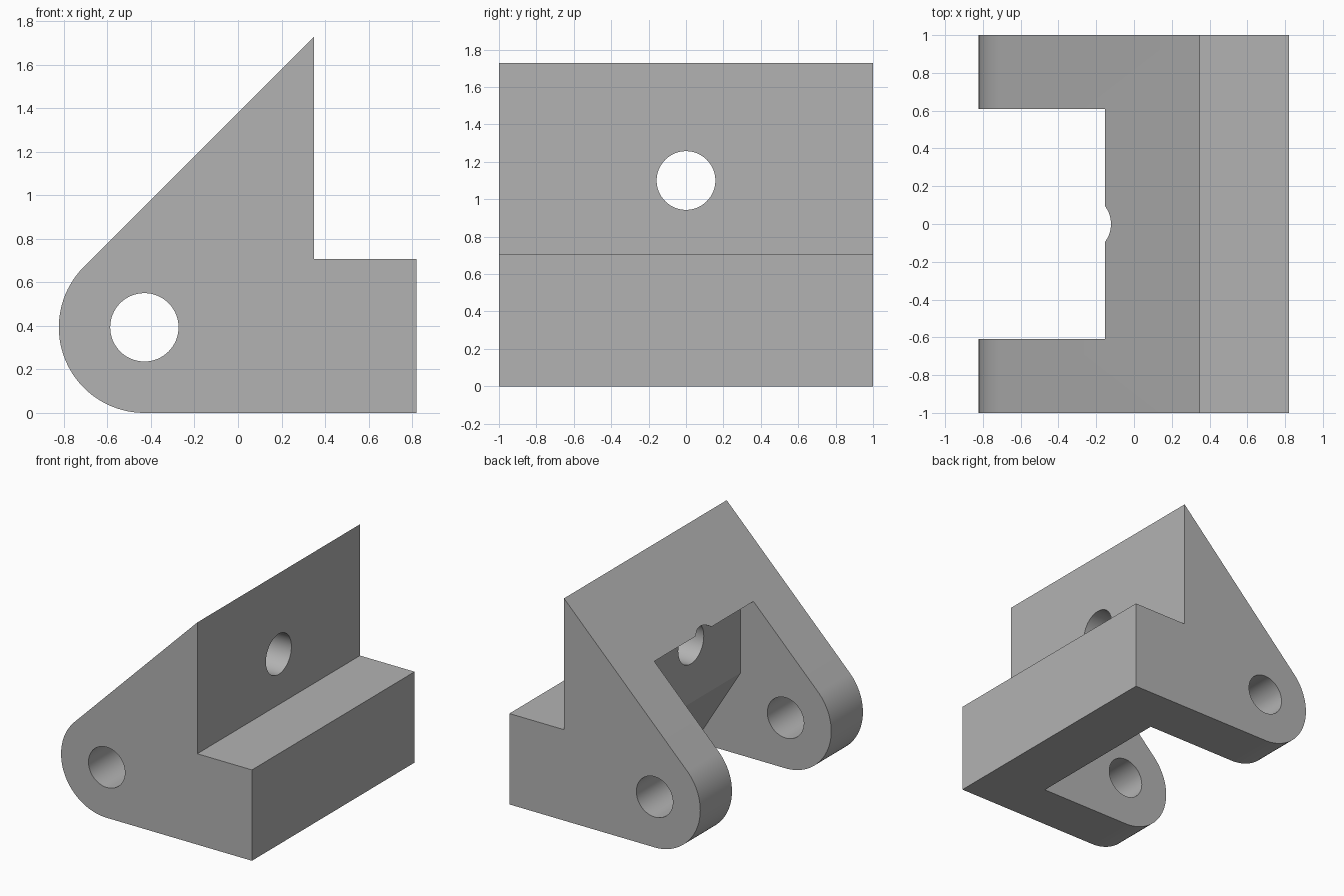
import bpy
import bmesh
import math
from mathutils import Vector

default_cube = bpy.data.objects.get("Cube")
if default_cube:
    bpy.data.objects.remove(default_cube, do_unlink=True)

STEP_X, BACK_X = 0.35, 0.82       # upright face and outer end of the foot
LUG_X, LUG_R = -0.43, 0.393       # centre and radius of the rounded lugs
HOLE_R, HOLE_Z = 0.157, 1.10
SLOT_Y = 0.61                     # half width between the lugs
WALL_X = STEP_X - LUG_R           # inner face of the upright wall


def prism(name, points, direction, half):
    """Extrude a closed loop of 3D points by half either way along direction."""
    offset = Vector(direction) * half
    bm = bmesh.new()
    face = bm.faces.new([bm.verts.new(Vector(p) - offset) for p in points])
    result = bmesh.ops.extrude_face_region(bm, geom=[face])
    moved = [v for v in result["geom"] if isinstance(v, bmesh.types.BMVert)]
    bmesh.ops.translate(bm, verts=moved, vec=offset * 2)
    bmesh.ops.recalc_face_normals(bm, faces=bm.faces)
    mesh = bpy.data.meshes.new(name)
    bm.to_mesh(mesh)
    bm.free()
    obj = bpy.data.objects.new(name, mesh)
    bpy.context.collection.objects.link(obj)
    return obj


def arc(radius, start, end, count):
    angles = [math.radians(start + (end - start) * i / count) for i in range(count + 1)]
    return [(radius * math.cos(a), radius * math.sin(a)) for a in angles]


# Side profile: foot, upright, 45 degree slope and rounded lug end
lug = [(LUG_X + u, 0, LUG_R + v) for u, v in arc(LUG_R, 135, 270, 36)]
apex_z = lug[0][2] + STEP_X - lug[0][0]
foot = [(BACK_X, 0, 0), (BACK_X, 0, 0.707), (STEP_X, 0, 0.707), (STEP_X, 0, apex_z)]
bracket = prism("clevis_bracket", lug + foot, (0, 1, 0), 1)

# Slot between the lugs, undercut behind the slope and flared towards the base
flare = (STEP_X - WALL_X) / 0.64
slot_profile = [(-1, 0, -0.2), (STEP_X + 0.2 * flare, 0, -0.2), (WALL_X, 0, 0.64),
                (WALL_X, 0, 1.225), (-1, 0, 1.225)]
slot = prism("slot_cutter", slot_profile, (0, 1, 0), SLOT_Y)

# Pin holes through the lugs, and one hole through the upright
circle = arc(HOLE_R, 0, 360, 64)[:-1]
pin = prism("pin_hole_cutter", [(LUG_X + u, 0, LUG_R + v) for u, v in circle], (0, 1, 0), 1.2)
bore = prism("wall_hole_cutter", [(0, u, HOLE_Z + v) for u, v in circle], (1, 0, 0), 0.6)

bpy.context.view_layer.objects.active = bracket
for cutter in (slot, pin, bore):
    cutter.hide_render = True
    cut = bracket.modifiers.new(cutter.name, "BOOLEAN")
    cut.operation = "DIFFERENCE"
    cut.solver = "EXACT"
    cut.object = cutter
    bpy.ops.object.modifier_apply(modifier=cut.name)
    bpy.data.objects.remove(cutter, do_unlink=True)

# Plain grey finish
grey = bpy.data.materials.new("plain_grey")
grey.use_nodes = True
colour = (0.45, 0.45, 0.45, 1)
grey.diffuse_color = colour
grey.node_tree.nodes["Principled BSDF"].inputs["Base Color"].default_value = colour
bracket.data.materials.clear()
bracket.data.materials.append(grey)
for face in bracket.data.polygons:
    face.material_index = 0

bpy.ops.object.select_all(action="DESELECT")
bracket.select_set(True)
bpy.ops.object.shade_smooth_by_angle(angle=math.radians(30))
